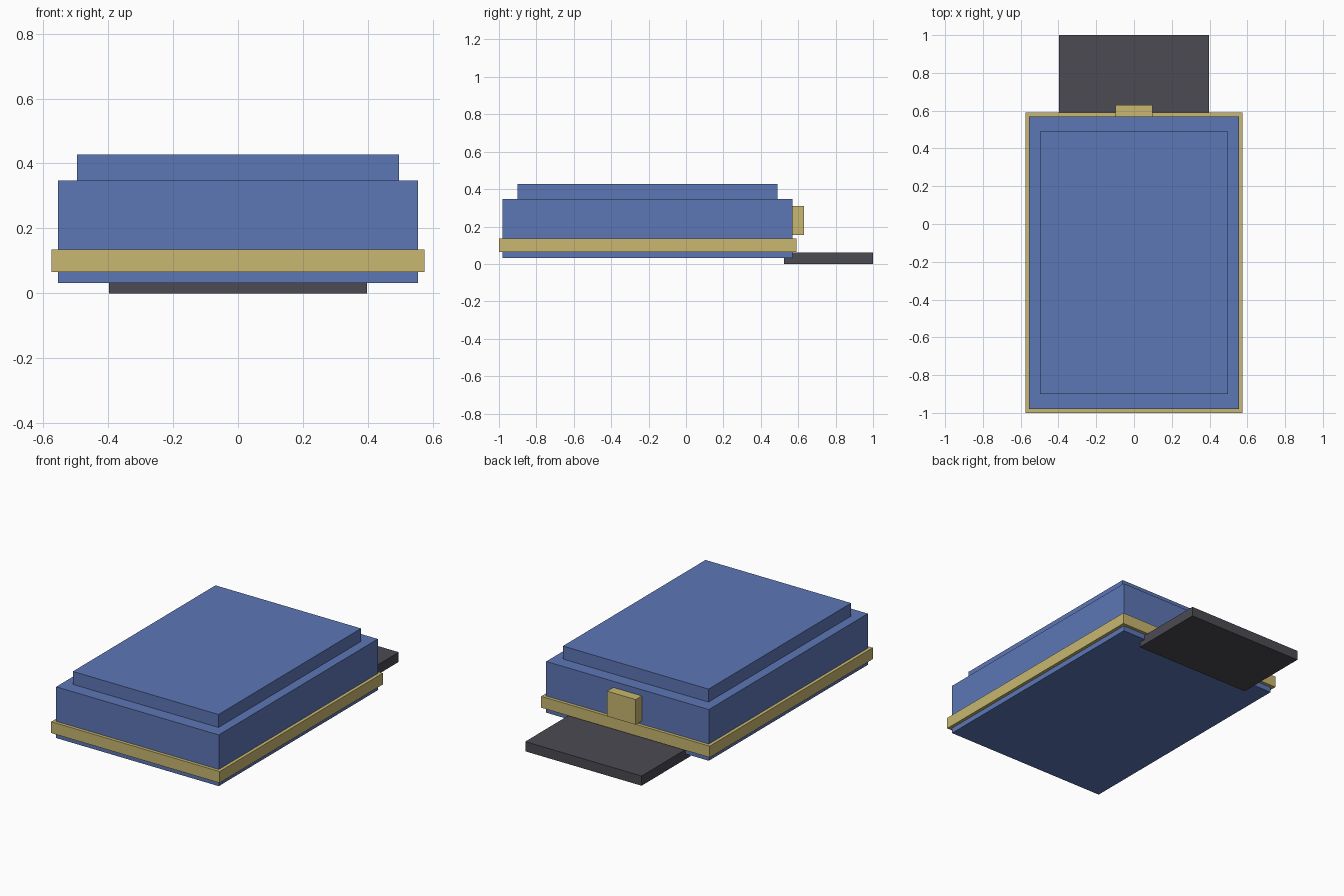
import bpy
import bmesh
from mathutils import Vector

cube = bpy.data.objects.get("Cube")
if cube:
    bpy.data.objects.remove(cube, do_unlink=True)


def make_material(name, rgb):
    mat = bpy.data.materials.new(name)
    mat.use_nodes = True
    colour = (*rgb, 1.0)
    mat.diffuse_color = colour
    mat.node_tree.nodes["Principled BSDF"].inputs["Base Color"].default_value = colour
    return mat


def box(name, half_width, y_range, z_range, mat):
    """Box centred on x = 0, spanning the given y and z ranges."""
    low = Vector((-half_width, y_range[0], z_range[0]))
    high = Vector((half_width, y_range[1], z_range[1]))
    bm = bmesh.new()
    bmesh.ops.create_cube(bm, size=1)
    bmesh.ops.scale(bm, vec=high - low, verts=bm.verts)
    bmesh.ops.translate(bm, vec=(low + high) / 2, verts=bm.verts)
    mesh = bpy.data.meshes.new(name)
    bm.to_mesh(mesh)
    bm.free()
    mesh.materials.append(mat)
    obj = bpy.data.objects.new(name, mesh)
    bpy.context.collection.objects.link(obj)
    return obj


blue = make_material("blue", (0.107, 0.18, 0.463))
gold = make_material("gold", (0.578, 0.474, 0.162))
charcoal = make_material("charcoal", (0.069, 0.069, 0.084))

# Main case with its raised lid
box("case_body", 0.555, (-0.98, 0.57), (0.032, 0.348), blue)
box("raised_lid", 0.497, (-0.9, 0.49), (0.348, 0.428), blue)

# Trim running around the case, and the block on the back
box("trim_band", 0.575, (-1.0, 0.59), (0.065, 0.135), gold)
box("back_block", 0.098, (0.57, 0.63), (0.155, 0.31), gold)

# Flat plate reaching out behind
box("back_plate", 0.397, (0.525, 1.0), (0.0, 0.06), charcoal)
